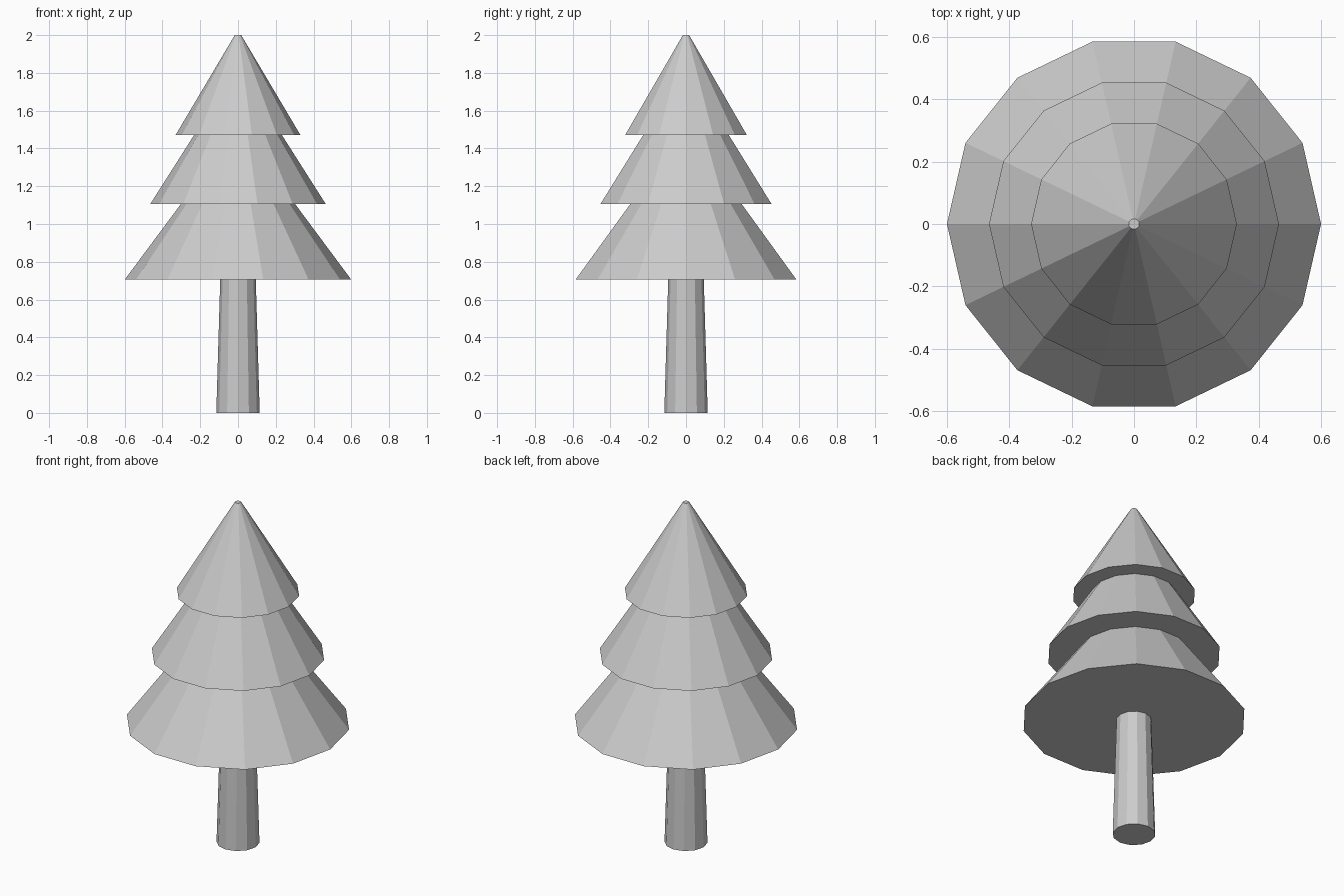
import bpy
import math

cube = bpy.data.objects.get("Cube")
if cube:
    bpy.data.objects.remove(cube, do_unlink=True)

# Single matte grey for the whole tree
grey = bpy.data.materials.new("light_grey")
grey.use_nodes = True
colour = (0.6, 0.6, 0.6, 1.0)
grey.diffuse_color = colour
grey.node_tree.nodes["Principled BSDF"].inputs["Base Color"].default_value = colour


def tapered(name, sides, r_bottom, r_top, z_bottom, z_top):
    """Closed, flat-shaded frustum with a corner on the x axis."""
    bpy.ops.mesh.primitive_cone_add(
        vertices=sides, radius1=r_bottom, radius2=r_top,
        depth=z_top - z_bottom, end_fill_type='NGON',
        location=(0, 0, (z_bottom + z_top) / 2),
        rotation=(0, 0, math.pi / 2))
    obj = bpy.context.object
    obj.name = name
    obj.data.materials.append(grey)
    bpy.ops.object.transform_apply(location=True, rotation=True, scale=True)
    return obj


# Trunk, ending just inside the lowest tier
tapered("trunk", 12, 0.115, 0.094, 0.0, 0.71)

# Three stacked tiers of foliage
tapered("lower_foliage", 14, 0.6, 0.017, 0.705, 1.49)
tapered("middle_foliage", 14, 0.465, 0.017, 1.105, 1.81)
tapered("upper_foliage", 14, 0.33, 0.017, 1.472, 2.0)
